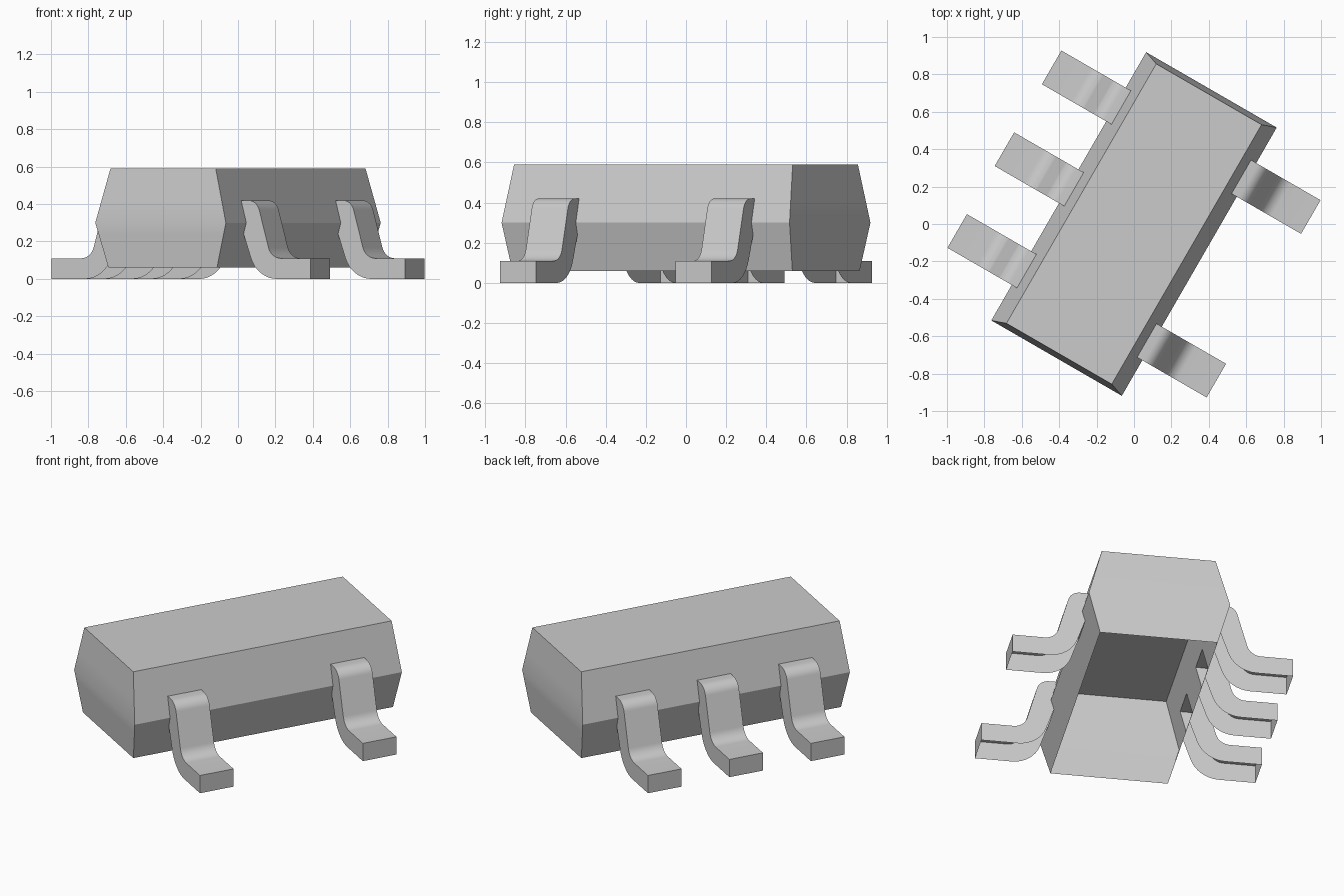
import bpy, bmesh, math
from mathutils import Vector

cube = bpy.data.objects.get("Cube")
if cube:
    bpy.data.objects.remove(cube, do_unlink=True)

TURN = math.radians(-30)          # the whole part is turned about z
PITCH, HALF = 0.505, 0.104        # lead spacing and half width
FOOT_END = 0.8
HOLE_LOW, HOLE_HIGH = 0.24, 0.42  # where the leads leave the body
LEADS = {1: (-PITCH, PITCH), -1: (-PITCH, 0, PITCH)}

grey = bpy.data.materials.new("plain_grey")
grey.use_nodes = True
grey.diffuse_color = (0.6, 0.6, 0.6, 1)
grey.node_tree.nodes["Principled BSDF"].inputs["Base Color"].default_value = (0.6, 0.6, 0.6, 1)


def finish(bm, name):
    bmesh.ops.remove_doubles(bm, verts=bm.verts, dist=0.0001)
    bmesh.ops.recalc_face_normals(bm, faces=bm.faces)
    mesh = bpy.data.meshes.new(name)
    bm.to_mesh(mesh)
    bm.free()
    mesh.materials.append(grey)
    obj = bpy.data.objects.new(name, mesh)
    obj.rotation_euler.z = TURN
    bpy.context.collection.objects.link(obj)
    bpy.ops.object.select_all(action='DESELECT')
    obj.select_set(True)
    bpy.context.view_layer.objects.active = obj
    bpy.ops.object.shade_smooth_by_angle(angle=math.radians(26))


def body_half(z):
    """Half width and half length of the body at height z."""
    t = (z - 0.3) / 0.29 if z > 0.3 else (0.3 - z) / 0.24
    side, end = (0.078, 0.027) if z > 0.3 else (0.068, 0.023)
    return 0.403 - side * t, 0.828 - end * t


def fillet(a, corner, b, radius, steps=8):
    """Points of an arc rounding the corner between a and b."""
    a, c, b = Vector(a), Vector(corner), Vector(b)
    da, db = (a - c).normalized(), (b - c).normalized()
    half = da.angle(db) / 2
    centre = c + (da + db).normalized() * radius / math.sin(half)
    start = c + da * radius / math.tan(half) - centre
    end = c + db * radius / math.tan(half) - centre
    sweep = start.angle(end)
    return [centre + (start * math.sin(sweep * (1 - i / steps))
                      + end * math.sin(sweep * i / steps)) / math.sin(sweep)
            for i in range(steps + 1)]


# Body: tapered shell, open below, with openings for the leads
bm = bmesh.new()
heights = [0.06, HOLE_LOW, 0.3, HOLE_HIGH, 0.59]
rims = {}
for side, leads in LEADS.items():
    rows = []
    for z in heights:
        w, l = body_half(z)
        ys = [-l] + [y + s * HALF for y in leads for s in (-1, 1)] + [l]
        rows.append([bm.verts.new((side * w, y, z)) for y in ys])
    rims[side] = rows
    for r in range(len(rows) - 1):
        for c in range(len(rows[0]) - 1):
            if c % 2 == 1 and r in (1, 2):
                continue
            bm.faces.new((rows[r][c], rows[r][c + 1], rows[r + 1][c + 1], rows[r + 1][c]))
for r in range(len(heights) - 1):
    for e in (0, -1):
        bm.faces.new((rims[1][r][e], rims[-1][r][e], rims[-1][r + 1][e], rims[1][r + 1][e]))
bm.faces.new(rims[1][-1] + rims[-1][-1][::-1])
finish(bm, "body")

# Gull-wing leads: outer skin, foot end and two side walls
top = (body_half(HOLE_HIGH)[0], HOLE_HIGH)
low = (body_half(HOLE_LOW)[0], HOLE_LOW)
shoulder, heel, toe = (0.468, HOLE_HIGH), (0.556, 0.11), (FOOT_END, 0.11)
outer = [Vector(top)] + fillet(top, shoulder, heel, 0.07)
outer += fillet(shoulder, heel, toe, 0.08) + [Vector(toe), Vector((FOOT_END, 0))]
under = fillet((FOOT_END, 0), (0.47, 0), low, 0.17) + [Vector(low), Vector((0.403, 0.3))]

for side, leads in LEADS.items():
    for number, y in enumerate(leads, 1):
        bm = bmesh.new()
        walls = [[bm.verts.new((side * p.x, y + s * HALF, p.y)) for p in outer + under]
                 for s in (-1, 1)]
        for wall in walls:
            bm.faces.new(wall)
        for i in range(len(outer) - 1):
            bm.faces.new((walls[0][i], walls[0][i + 1], walls[1][i + 1], walls[1][i]))
        finish(bm, f"{'left' if side > 0 else 'right'}_lead_{number}")
